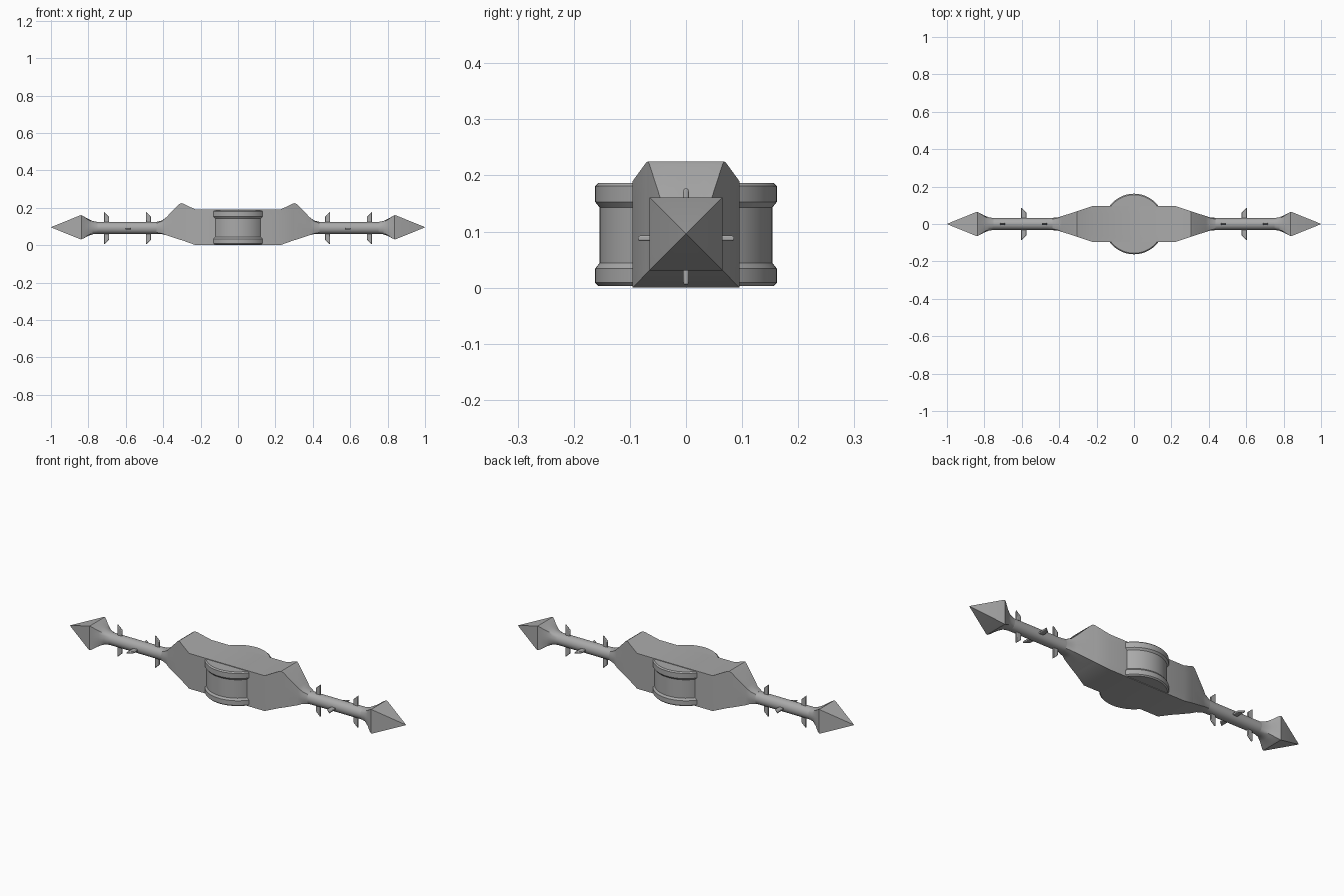
import bpy, bmesh, math
from mathutils import Vector

cube = bpy.data.objects.get("Cube")
if cube:
    bpy.data.objects.remove(cube, do_unlink=True)

GREY = (0.40, 0.40, 0.40, 1)
mat = bpy.data.materials.new("plain grey")
mat.use_nodes = True
mat.diffuse_color = GREY
mat.node_tree.nodes["Principled BSDF"].inputs["Base Color"].default_value = GREY


def loft(name, rings, bevel=0, angle=30):
    """Join equal-sized closed rings of points into a capped solid."""
    bm = bmesh.new()
    loops = [[bm.verts.new(p) for p in ring] for ring in rings]
    n = len(loops[0])
    for a, b in zip(loops, loops[1:]):
        for i in range(n):
            j = (i + 1) % n
            bm.faces.new((a[i], a[j], b[j], b[i]))
    bm.faces.new(loops[0])
    bm.faces.new(loops[-1])
    bmesh.ops.recalc_face_normals(bm, faces=bm.faces)
    mesh = bpy.data.meshes.new(name)
    bm.to_mesh(mesh)
    bm.free()
    mesh.materials.append(mat)
    ob = bpy.data.objects.new(name, mesh)
    bpy.context.collection.objects.link(ob)
    bpy.ops.object.select_all(action='DESELECT')
    ob.select_set(True)
    bpy.context.view_layer.objects.active = ob
    bpy.ops.object.shade_smooth_by_angle(angle=math.radians(angle))
    if bevel:
        mod = ob.modifiers.new("soft edges", 'BEVEL')
        mod.width, mod.segments, mod.limit_method = bevel, 2, 'ANGLE'
    return ob


def section(x, half_y, z0, z1, square, n=24):
    """Cross-section at x, blended from ellipse (0) to rectangle (1)."""
    ring = []
    for i in range(n):
        a = math.tau * i / n
        c, s = math.cos(a), math.sin(a)
        k = 1 + square * (1 / max(abs(c), abs(s)) - 1)
        ring.append(Vector((x, half_y * c * k, (z0 + z1) / 2 + (z1 - z0) / 2 * s * k)))
    return ring


# Central block: raised shoulders tapering into the shafts
half_body = [(0.225, 0.095, 0.0, 0.19, 1), (0.295, 0.071, 0.025, 0.223, 1),
             (0.305, 0.068, 0.028, 0.225, 1), (0.315, 0.065, 0.031, 0.219, 1),
             (0.385, 0.042, 0.054, 0.148, 1), (0.405, 0.036, 0.059, 0.133, 0.7),
             (0.435, 0.033, 0.061, 0.125, 0.2)]
body = [section(-s[0], *s[1:]) for s in reversed(half_body)]
body += [section(*s) for s in half_body]
loft("central_block", body)

# Round hub with a flange at top and bottom
hub = [(0.156, 0.003), (0.162, 0.009), (0.162, 0.034), (0.154, 0.044),
       (0.154, 0.143), (0.162, 0.153), (0.162, 0.181), (0.156, 0.187)]
loft("hub", [[Vector((r * math.cos(math.tau * i / 64), r * math.sin(math.tau * i / 64), z))
              for i in range(64)] for r, z in hub])

# Shafts, and square pointed heads that flare out of them
shaft = [(0.43, 0.033, 0.061, 0.125, 0.2), (0.47, 0.032, 0.060, 0.124, 0),
         (0.75, 0.032, 0.060, 0.124, 0)]
head = [(0.75, 0.032, 0.060, 0.124, 0), (0.775, 0.035, 0.059, 0.129, 0.3),
        (0.80, 0.045, 0.050, 0.140, 0.7), (0.825, 0.058, 0.037, 0.154, 1),
        (0.838, 0.065, 0.031, 0.161, 1), (0.846, 0.063, 0.033, 0.159, 1),
        (0.999, 0.001, 0.095, 0.097, 1)]


def fin(name, x_in, x_out, out, z):
    """Thin blade pointing along `out`, with its tip on the outer edge."""
    side = out.cross(Vector((1, 0, 0))) * 0.005
    outline = [(x_in, 0.02), (x_in, 0.062), (x_out, 0.087), (x_out, 0.02)]
    loft(name, [[Vector((x, 0, z)) + out * h + side * k for x, h in outline]
                for k in (-1, 1)], bevel=0.003)


for label, m in (("left", 1), ("right", -1)):
    loft(label + "_shaft", [section(m * s[0], *s[1:]) for s in shaft])
    loft(label + "_head", [section(m * s[0], *s[1:]) for s in head], angle=35)
    # Blades: two vertical pairs and one sideways pair per shaft
    for k in (1, -1):
        tag = "upper" if k > 0 else "lower"
        for where, x in (("inner", 0.465), ("outer", 0.689)):
            fin(f"{label}_{where}_{tag}_blade", m * x, m * (x + 0.027), Vector((0, 0, k)), 0.091)
        tag = "back" if k > 0 else "front"
        fin(f"{label}_{tag}_blade", m * 0.575, m * 0.603, Vector((0, k, 0)), 0.088)
